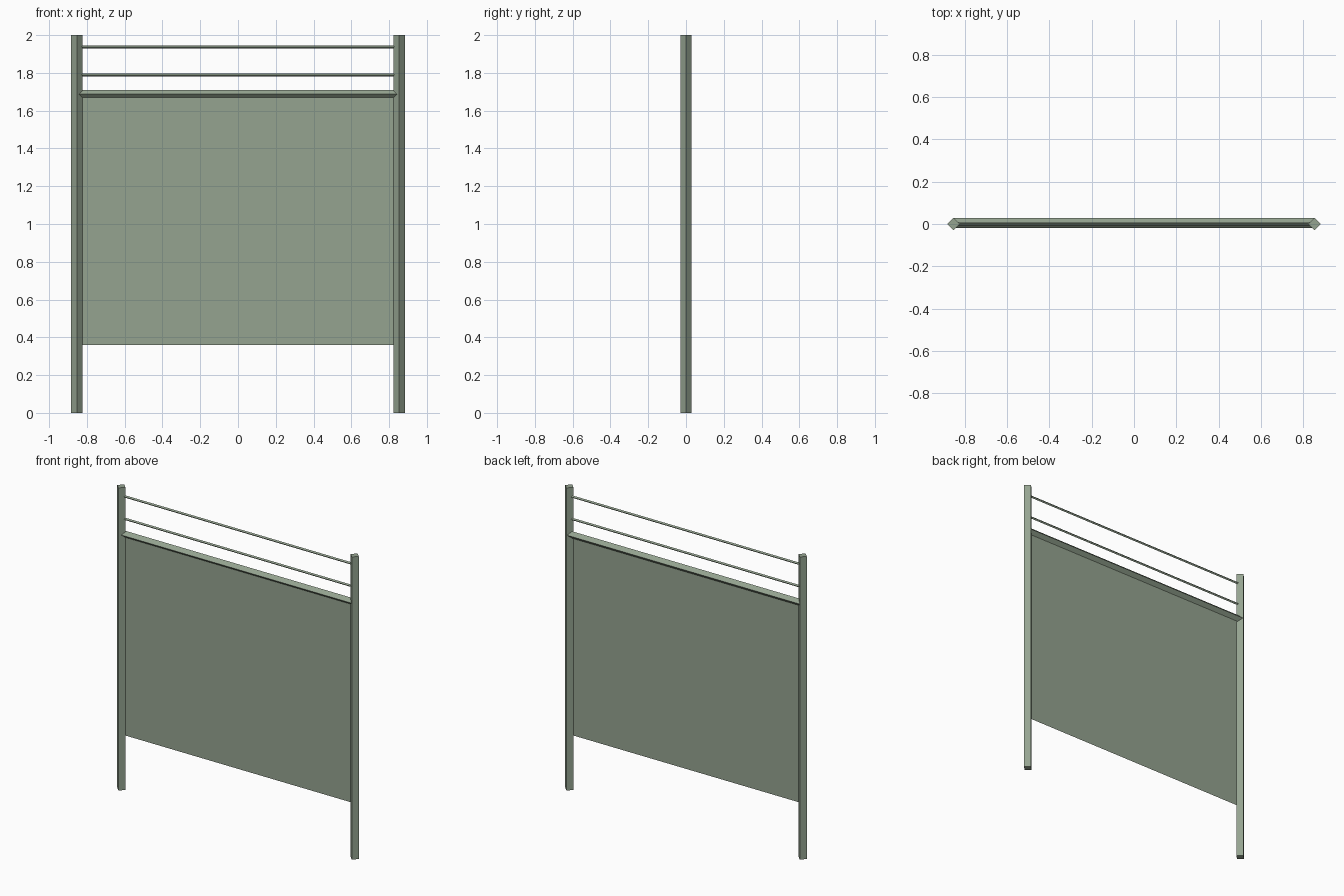
import bpy
import math
from mathutils import Matrix

if "Cube" in bpy.data.objects:
    bpy.data.objects.remove(bpy.data.objects["Cube"], do_unlink=True)

POST_X = 0.853
POST_R = 0.03

# One muted green for the whole fence
green = bpy.data.materials.new("sage_green")
green.use_nodes = True
colour = (0.30, 0.37, 0.28, 1)
green.diffuse_color = colour
green.node_tree.nodes["Principled BSDF"].inputs["Base Color"].default_value = colour


def finish(name):
    obj = bpy.context.object
    obj.name = name
    obj.data.name = name
    obj.data.materials.append(green)
    return obj


def diamond_bar(name, radius, length, centre, along_x=False):
    """Square bar standing on its corner, along z or along x."""
    bpy.ops.mesh.primitive_cylinder_add(vertices=4, radius=radius, depth=length)
    obj = finish(name)
    if along_x:
        obj.data.transform(Matrix.Rotation(math.pi / 2, 4, 'Y'))
    obj.location = centre
    return obj


# Posts
for side, sign in (("left", 1), ("right", -1)):
    diamond_bar(side + "_post", POST_R, 2, (sign * POST_X, 0, 1))

# Top rail and the two wires above it, running into the posts
span = 2 * POST_X
diamond_bar("top_rail", 0.023, span, (0, 0.005, 1.687), True)
for name, z in (("lower_wire", 1.79), ("upper_wire", 1.938)):
    diamond_bar(name, 0.008, span, (0, 0.002, z), True)

# Thin panel between the posts, hanging from the rail
bottom, top = 0.36, 1.69
bpy.ops.mesh.primitive_plane_add(size=1)
panel = finish("panel")
panel.data.transform(Matrix.Rotation(math.pi / 2, 4, 'X')
                     @ Matrix.Diagonal((span - 2 * POST_R + 0.004, top - bottom, 1, 1)))
panel.location = (0, 0, (top + bottom) / 2)
